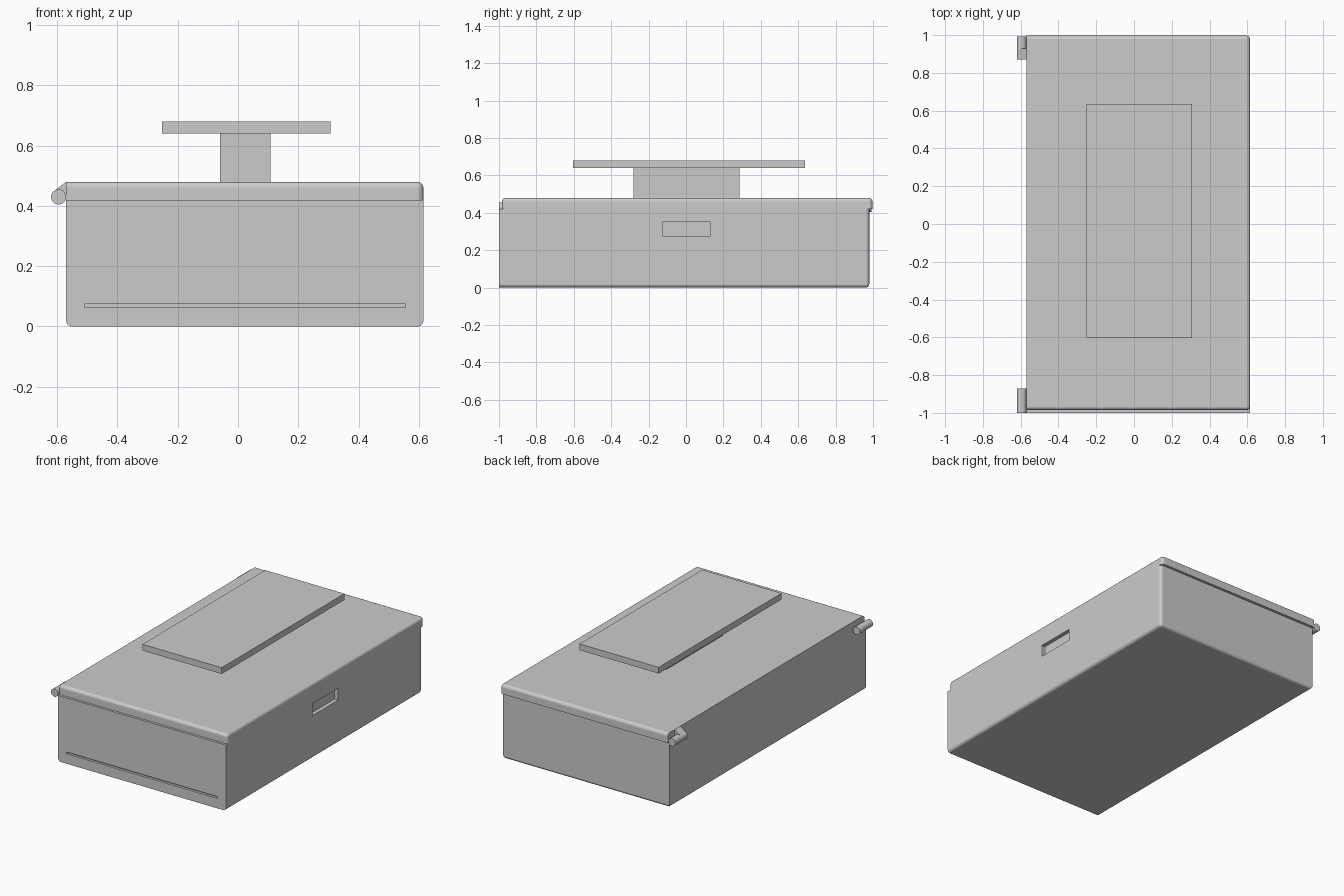
import bpy
import bmesh
from mathutils import Matrix, Vector
from math import radians, pi

default_cube = bpy.data.objects.get("Cube")
if default_cube:
    bpy.data.objects.remove(default_cube, do_unlink=True)

grey = bpy.data.materials.new("plain grey")
grey.use_nodes = True
COLOUR = (0.6, 0.6, 0.6, 1)
grey.diffuse_color = COLOUR
grey.node_tree.nodes["Principled BSDF"].inputs["Base Color"].default_value = COLOUR


def finish(name, bm):
    """Turn a bmesh into a named grey object."""
    bmesh.ops.recalc_face_normals(bm, faces=bm.faces)
    mesh = bpy.data.meshes.new(name)
    bm.to_mesh(mesh)
    bm.free()
    mesh.materials.append(grey)
    obj = bpy.data.objects.new(name, mesh)
    bpy.context.collection.objects.link(obj)
    return obj


def box(name, low, high, rounded=None, radius=0.02):
    """Box between two corners; edges whose unit midpoint passes 'rounded' are bevelled."""
    low, high = Vector(low), Vector(high)
    bm = bmesh.new()
    bmesh.ops.create_cube(bm, size=2)
    chosen = []
    if rounded:
        for e in bm.edges:
            mid = (e.verts[0].co + e.verts[1].co) / 2
            if rounded(*[round(c) for c in mid]):
                chosen.append(e)
    centre, half = (low + high) / 2, (high - low) / 2
    for v in bm.verts:
        v.co = centre + v.co * half
    if chosen:
        bmesh.ops.bevel(bm, geom=chosen, offset=radius, offset_type='OFFSET',
                        segments=5, profile=0.5, affect='EDGES', clamp_overlap=True)
    return finish(name, bm)


def cut(obj, low, high):
    """Carve a rectangular recess."""
    cutter = box("recess_cutter", low, high)
    cutter.hide_render = True
    mod = obj.modifiers.new("recess", 'BOOLEAN')
    mod.operation = 'DIFFERENCE'
    mod.solver = 'EXACT'
    mod.object = cutter
    bpy.context.view_layer.objects.active = obj
    bpy.ops.object.modifier_apply(modifier=mod.name)
    bpy.data.objects.remove(cutter, do_unlink=True)


def smooth(obj):
    bpy.ops.object.select_all(action='DESELECT')
    obj.select_set(True)
    bpy.context.view_layer.objects.active = obj
    bpy.ops.object.shade_smooth_by_angle(angle=radians(35))
    mod = obj.modifiers.new("flat face normals", 'WEIGHTED_NORMAL')
    mod.keep_sharp = True


LEFT, RIGHT, SEAM, TOP = -0.57, 0.615, 0.42, 0.48

# Case body: rounded along the bottom sides, bottom back and one back corner
body = box("case_body", (LEFT, -1, 0), (RIGHT, 0.98, SEAM),
           lambda x, y, z: (z < 0 and y >= 0) or (x > 0 and y > 0))
cut(body, (-0.51, -1.1, 0.063), (0.555, -0.985, 0.075))     # front groove
cut(body, (0.59, -0.125, 0.275), (0.7, 0.13, 0.35))         # side grip slot
smooth(body)

# Lid: set slightly back, overhanging the rear
lid = box("lid", (LEFT, -0.985, SEAM), (RIGHT, 0.997, TOP),
          lambda x, y, z: (z > 0 and x >= 0) or (x > 0 and z == 0))
smooth(lid)

# Pedestal and raised plate
box("pedestal", (-0.06, -0.28, TOP), (0.107, 0.285, 0.64))
box("raised_plate", (-0.252, -0.603, 0.64), (0.307, 0.635, 0.68))

# Hinge pins at both ends of the hinge side
HINGE_X, HINGE_Z, HINGE_R = -0.595, 0.43, 0.025
for name, y0, y1 in (("front_hinge_pin", -1.0, -0.87), ("back_hinge_pin", 0.87, 0.993)):
    bm = bmesh.new()
    place = Matrix.Translation((HINGE_X, (y0 + y1) / 2, HINGE_Z)) @ Matrix.Rotation(pi / 2, 4, 'X')
    bmesh.ops.create_cone(bm, cap_ends=True, segments=32, radius1=HINGE_R,
                          radius2=HINGE_R, depth=y1 - y0, matrix=place)
    smooth(finish(name, bm))

# Hinge arm joining the lid to the back pin
bm = bmesh.new()
profile = [(LEFT, TOP), (-0.612, 0.448), (HINGE_X, HINGE_Z), (LEFT, SEAM)]
face = bm.faces.new([bm.verts.new((x, 0.87, z)) for x, z in profile])
side = bmesh.ops.extrude_face_region(bm, geom=[face])
moved = [g for g in side["geom"] if isinstance(g, bmesh.types.BMVert)]
bmesh.ops.translate(bm, verts=moved, vec=(0, 0.058, 0))
finish("hinge_arm", bm)
